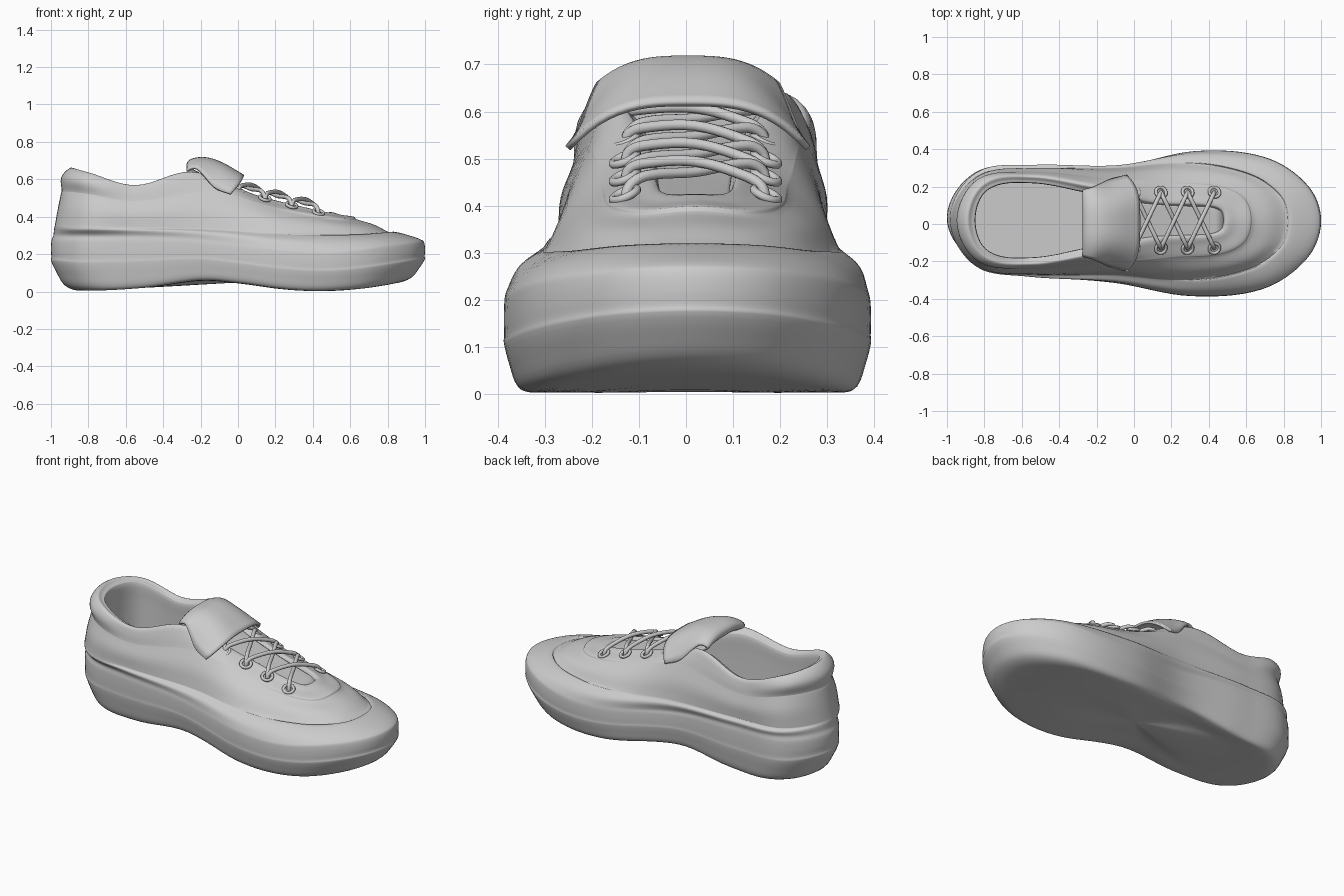
import bpy, bmesh, math
from mathutils import Vector as V

if "Cube" in bpy.data.objects:
    bpy.data.objects.remove(bpy.data.objects["Cube"])

CY = 0.02  # centre line of the upper


def spline(pts, n, closed=False):
    """Smooth curve through pts, n samples per span."""
    p = [V(q) for q in pts]
    k = len(p)
    get = lambda i: p[i % k] if closed else p[max(0, min(k - 1, i))]
    tan = [(get(i + 1) - get(i - 1)).normalized() for i in range(k)]
    out = []
    for i in range(k if closed else k - 1):
        a, b = p[i], get(i + 1)
        L = (b - a).length
        ta, tb = tan[i] * L, tan[(i + 1) % k] * L
        for j in range(n):
            t = j / n
            out.append(a * (2*t**3 - 3*t**2 + 1) + ta * (t**3 - 2*t**2 + t)
                       + b * (3*t**2 - 2*t**3) + tb * (t**3 - t**2))
    if not closed:
        out.append(p[-1].copy())
    return out


def height(pts):
    """Height as a function of x along a smooth side profile."""
    s = spline([(x, 0, z) for x, z in pts], 8)

    def f(x):
        for a, b in zip(s, s[1:]):
            if x <= b.x:
                return a.z + (b.z - a.z) * max(0, (x - a.x) / (b.x - a.x))
        return s[-1].z
    return f


def ring(half, cy=CY):
    """Closed loop from the +y half, toe to heel."""
    full = [(x, cy + y, z) for x, y, z in half]
    full += [(x, cy - y, z) for x, y, z in half[-2:0:-1]]
    return spline(full, 8, True)


def mix(a, b, t, fn=lambda q: V((0, 0, 0))):
    return [p.lerp(q, t) + fn(p.lerp(q, t)) for p, q in zip(a, b)]


def mesh_object(name, rows, closed, caps=False):
    bm = bmesh.new()
    vs = [[bm.verts.new(p) for p in r] for r in rows]
    n = len(rows[0])
    for a, b in zip(vs, vs[1:]):
        for i in range(n if closed else n - 1):
            j = (i + 1) % n
            bm.faces.new((a[i], a[j], b[j], b[i]))
    if caps:
        bm.faces.new(vs[0])
        bm.faces.new(vs[-1])
    bmesh.ops.recalc_face_normals(bm, faces=bm.faces)
    me = bpy.data.meshes.new(name)
    bm.to_mesh(me)
    bm.free()
    ob = bpy.data.objects.new(name, me)
    bpy.context.collection.objects.link(ob)
    smooth(ob)
    return ob


def smooth(ob):
    bpy.ops.object.select_all(action='DESELECT')
    ob.select_set(True)
    bpy.context.view_layer.objects.active = ob
    bpy.ops.object.shade_smooth_by_angle(angle=math.radians(50))


# Sole: plan outline with bottom and top side profiles
outline = spline([(x, y, 0) for x, y in [
    (1, 0.01), (.93, .205), (.7, .357), (.33, .39), (-.1, .305), (-.55, .313), (-.85, .275),
    (-1, .04), (-.87, -.19), (-.6, -.268), (-.1, -.315), (.3, -.385), (.68, -.35), (.92, -.19)]],
    8, True)
z_bot = height([(-1, .03), (-.85, .005), (-.5, .02), (-.2, .06), (0, .045), (.25, .012),
                (.45, .003), (.7, .02), (1, .075)])
z_top = height([(-1, .3), (-.3, .29), (.2, .23), (.5, .215), (.8, .25), (1, .275)])


def sole(f, h):
    r = []
    for p in outline:
        x, y = p.x * f, p.y * f
        b = z_bot(x)
        r.append(V((x, y, b + (z_top(x) - b) * h)))
    return r


# Upper: bumper line, eyelet overlay line, collar and throat rim, inner rim
bumper = ring([(.83, 0, .312), (.79, .14, .308), (.62, .257, .296), (.30, .318, .298),
               (-.1, .287, .33), (-.55, .284, .34), (-.84, .243, .34), (-.98, 0, .35)], .013)
overlay = ring([(.63, 0, .388), (.59, .12, .38), (.45, .185, .395), (.22, .20, .44),
                (-.12, .225, .53), (-.55, .262, .48), (-.82, .215, .52), (-.945, 0, .53)])
rim = ring([(.49, 0, .425), (.47, .06, .425), (.38, .085, .445), (.1, .10, .515),
            (-.24, .185, .64), (-.55, .235, .568), (-.8, .2, .635), (-.895, 0, .662)])
inner = ring([(.47, 0, .40), (.45, .045, .40), (.36, .065, .42), (.09, .075, .49),
              (-.26, .15, .61), (-.55, .20, .55), (-.78, .165, .62), (-.85, 0, .635)])
floor = [V((p.x, p.y, .2)) for p in inner]


def lift(amount):
    return lambda q: V((0, 0, amount * max(0, min(1, (q.x - .1) / .4))))


def flank(amount):
    return lambda q: V((0, max(-1, min(1, (q.y - CY) / .2)) * amount, amount * .7))


def heel_pad(q):
    d = V((q.x + .5, q.y - CY, 0)).normalized()
    return d * (.006 + .024 * max(0, min(1, (-.62 - q.x) / .2)))


side = sole(.987, 1)
rings = [sole(.02, 0), sole(.5, 0), sole(.85, 0), sole(.925, .06), sole(.97, .28), sole(1, .5),
         sole(.998, .57), sole(1, .72), sole(.997, .9), side,
         mix(side, bumper, .5, flank(.013)), mix(bumper, bumper, 0, lift(.008)),
         mix(bumper, overlay, .05, lift(-.004)), mix(bumper, overlay, .5, flank(.009)),
         overlay, mix(overlay, rim, .05, lift(.009)),
         mix(overlay, rim, .6, heel_pad), rim, mix(rim, inner, .6, lift(-.003)), inner,
         mix(inner, floor, .25), mix(inner, floor, .97), floor]
columns = [spline(c, 4) for c in zip(*rings)]
mesh_object("shoe_body", list(zip(*columns)), True, True)

# Tongue folding over into a flap: x, z, half width, side droop, corner sweep
path = [(.48, .40, .085, 0, .02), (.2, .468, .095, 0, 0), (-.05, .545, .12, .005, 0),
        (-.21, .63, .165, .02, 0), (-.268, .68, .172, .035, 0), (-.2, .712, .19, .055, .02),
        (-.1, .69, .23, .13, .03), (.03, .617, .255, .095, .07)]
a = spline([(x, w, z) for x, z, w, d, s in path], 6)
b = spline([(x, d, s) for x, z, w, d, s in path], 6)
rows = []
for p, q in zip(a, b):
    rows.append([V((p.x - q.z * abs(u) ** 4, CY * .2 + p.y * u, p.z - q.y * abs(u) ** 3))
                 for u in [i / 12 for i in range(-12, 13)]])
tongue = mesh_object("tongue", rows, False)
m = tongue.modifiers.new("thickness", 'SOLIDIFY')
m.thickness = .014
m.offset = 0

# Eyelets in five mirrored rows
xs = [.43, .287, .144, .0, -.14]
spread = lambda x: .15 + max(0, -x) * .2
lace_z = lambda x: .424 + (.43 - x) * .265
for x in xs:
    for s in (-1, 1):
        bpy.ops.mesh.primitive_torus_add(
            major_radius=.028, minor_radius=.009, major_segments=24, minor_segments=8,
            location=(x, CY + s * spread(x), lace_z(x)), rotation=(-s * .4, .27, 0))
        bpy.context.object.name = "eyelet"
        smooth(bpy.context.object)

# Laces: arched crossings between neighbouring rows
for x0, x1 in zip(xs, xs[1:]):
    for s in (-1, 1):
        pts = []
        for t, up in [(0, -.02), (.03, .015), (.15, .034), (.5, .04 + s * .011),
                      (.85, .034), (.97, .015), (1, -.02)]:
            x = x0 + (x1 - x0) * t
            pts.append((x, CY + s * spread(x) * (1 - 2 * t), lace_z(x) + up))
        cu = bpy.data.curves.new("lace", 'CURVE')
        cu.dimensions = '3D'
        cu.bevel_depth = .0115
        cu.bevel_resolution = 3
        cu.use_fill_caps = True
        sp = cu.splines.new('POLY')
        smooth_pts = spline(pts, 5)
        sp.points.add(len(smooth_pts) - 1)
        for q, p in zip(sp.points, smooth_pts):
            q.co = (*p, 1)
        sp.use_smooth = True
        bpy.context.collection.objects.link(bpy.data.objects.new("lace", cu))
